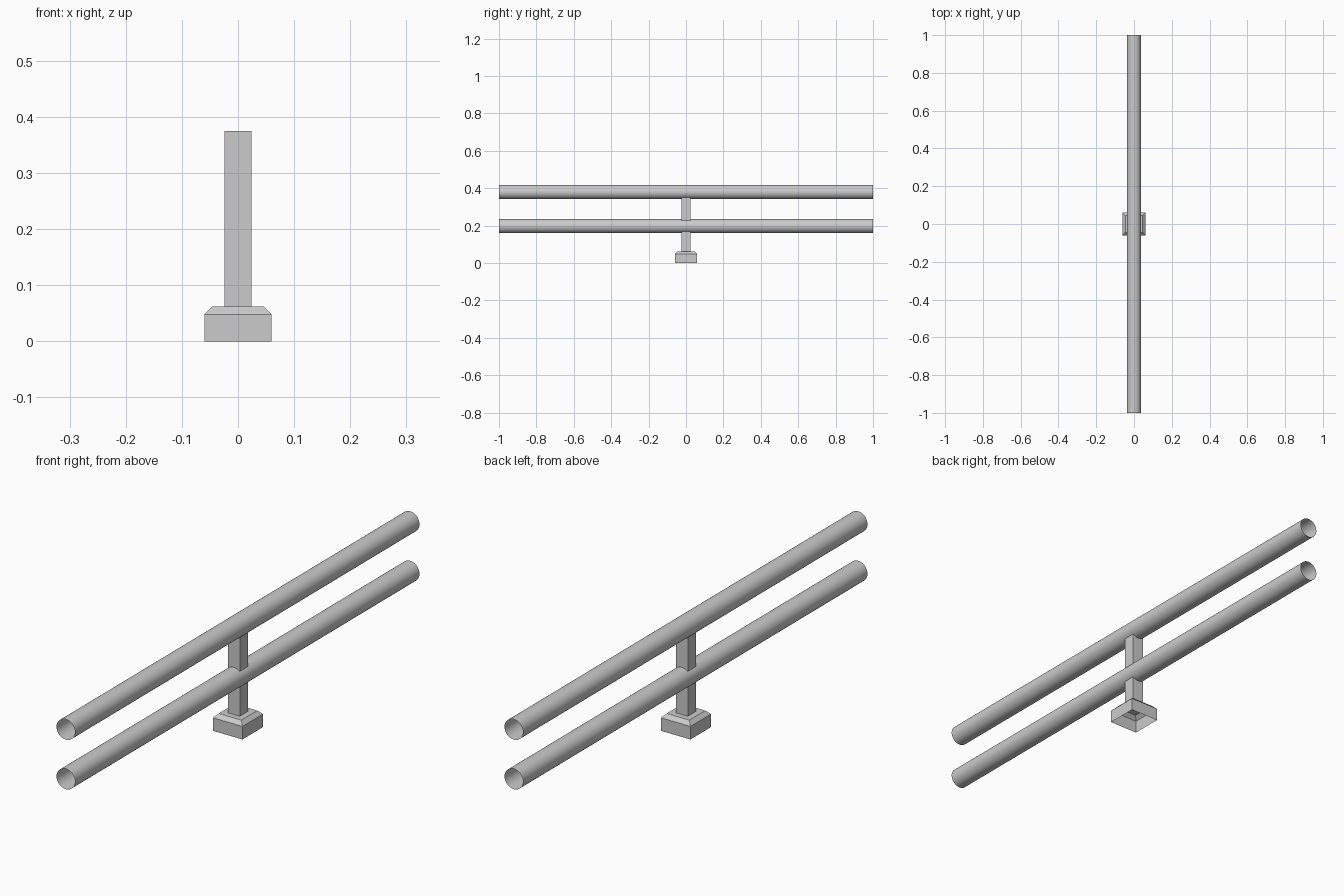
import bpy
import bmesh
import math
from mathutils import Vector

cube = bpy.data.objects.get("Cube")
if cube:
    bpy.data.objects.remove(cube, do_unlink=True)

metal = bpy.data.materials.new("grey_metal")
metal.use_nodes = True
colour = (0.6, 0.6, 0.6, 1)
metal.diffuse_color = colour
metal.node_tree.nodes["Principled BSDF"].inputs["Base Color"].default_value = colour


def shell(name, rings, smooth=False):
    """Skin a list of equal closed rings into an open-ended surface."""
    bm = bmesh.new()
    loops = [[bm.verts.new(p) for p in ring] for ring in rings]
    for a, b in zip(loops, loops[1:]):
        n = len(a)
        for i in range(n):
            j = (i + 1) % n
            bm.faces.new((a[i], a[j], b[j], b[i]))
    mesh = bpy.data.meshes.new(name)
    bm.to_mesh(mesh)
    bm.free()
    mesh.materials.append(metal)
    obj = bpy.data.objects.new(name, mesh)
    bpy.context.collection.objects.link(obj)
    for poly in mesh.polygons:
        poly.use_smooth = smooth
    return obj


def square(half, z):
    return [Vector((sx * half, sy * half, z))
            for sx, sy in ((-1, -1), (1, -1), (1, 1), (-1, 1))]


def circle(radius, y, z, sides=32):
    angles = [math.tau * i / sides for i in range(sides)]
    return [Vector((radius * math.sin(a), y, z + radius * math.cos(a)))
            for a in angles]


# Hollow footing with a chamfered shoulder, open underneath
shell("footing", [square(h, z) for h, z in
                  ((0.06, 0), (0.06, 0.048), (0.046, 0.062), (0.024, 0.062))])

# Square post rising through the lower rail into the upper one
shell("post", [square(0.024, z) for z in (0.062, 0.375)])

# Two open-ended round rails
for name, z in (("lower_rail", 0.198), ("upper_rail", 0.38)):
    shell(name, [circle(0.0375, y, z) for y in (-1, 1)], smooth=True)
